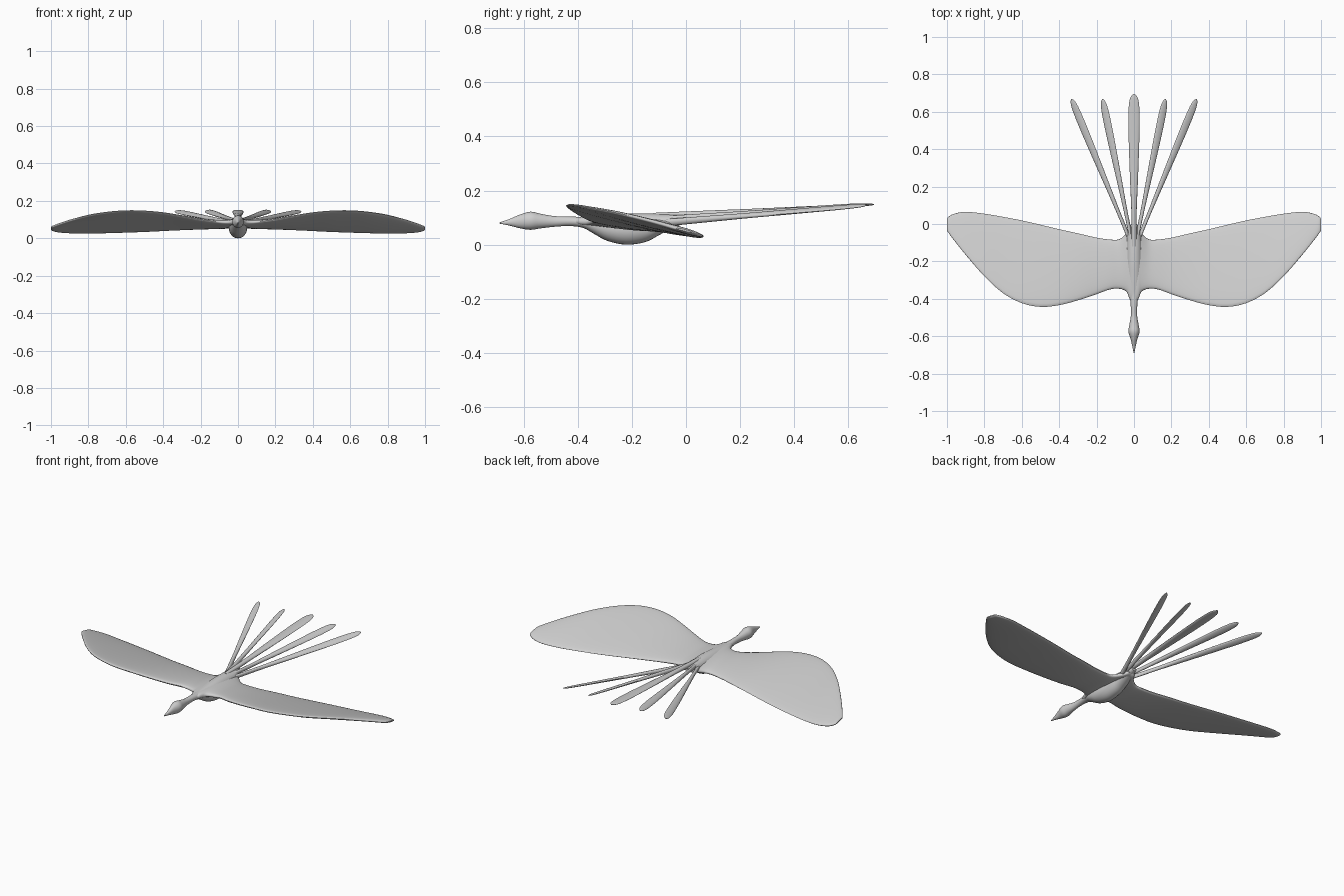
import bpy, bmesh, math
from mathutils import Vector

if "Cube" in bpy.data.objects:
    bpy.data.objects.remove(bpy.data.objects["Cube"])

grey = bpy.data.materials.new("light grey")
grey.diffuse_color = (0.62, 0.62, 0.62, 1)
grey.use_nodes = True
grey.node_tree.nodes["Principled BSDF"].inputs["Base Color"].default_value = grey.diffuse_color


def smooth_rows(rows, n=4):
    """Catmull-Rom interpolation through rows of section values."""
    out = []
    for i in range(len(rows) - 1):
        a, b, c, d = rows[max(i - 1, 0)], rows[i], rows[i + 1], rows[min(i + 2, len(rows) - 1)]
        for k in range(n):
            t = k / n
            out.append([0.5 * (2 * q + (r - p) * t + (2 * p - 5 * q + 4 * r - s) * t * t
                               + (3 * q - p - 3 * r + s) * t ** 3)
                        for p, q, r, s in zip(a, b, c, d)])
    out.append(list(rows[-1]))
    return out


def loft(name, rings, mirror=False, cap_start=True):
    bm = bmesh.new()
    vr = [[bm.verts.new(p) for p in ring] for ring in rings]
    n = len(vr[0])
    for a, b in zip(vr, vr[1:]):
        for i in range(n):
            j = (i + 1) % n
            bm.faces.new((a[i], a[j], b[j], b[i]))
    if cap_start:
        bm.faces.new(vr[0])
    bm.faces.new(vr[-1])
    bmesh.ops.recalc_face_normals(bm, faces=bm.faces)
    me = bpy.data.meshes.new(name)
    bm.to_mesh(me)
    bm.free()
    me.materials.append(grey)
    ob = bpy.data.objects.new(name, me)
    bpy.context.collection.objects.link(ob)
    if mirror:
        m = ob.modifiers.new("mirror", 'MIRROR')
        m.use_clip = True
    bpy.ops.object.select_all(action='DESELECT')
    ob.select_set(True)
    bpy.context.view_layer.objects.active = ob
    bpy.ops.object.shade_smooth_by_angle(angle=math.radians(50))
    return ob


def angles(n):
    return [2 * math.pi * i / n for i in range(n)]


# Body with neck, head and beak: y, half width, bottom z, top z
body = [(-0.69, 0.002, 0.078, 0.082), (-0.65, 0.010, 0.070, 0.096),
        (-0.615, 0.018, 0.061, 0.111), (-0.575, 0.030, 0.055, 0.122),
        (-0.54, 0.025, 0.060, 0.115), (-0.49, 0.017, 0.066, 0.106),
        (-0.43, 0.018, 0.069, 0.104), (-0.38, 0.025, 0.062, 0.103),
        (-0.34, 0.036, 0.040, 0.106), (-0.29, 0.045, 0.014, 0.110),
        (-0.22, 0.050, 0.000, 0.115), (-0.15, 0.047, 0.010, 0.116),
        (-0.10, 0.042, 0.035, 0.114), (-0.05, 0.034, 0.062, 0.112),
        (0.0, 0.015, 0.085, 0.108)]
loft("body", [[(w * math.cos(a), y, (lo + hi) / 2 + (hi - lo) / 2 * math.sin(a))
               for a in angles(24)] for y, w, lo, hi in smooth_rows(body)])

# Wings: x, leading y, leading z, trailing y, trailing z, half thickness
wing = [(0.0, -0.42, 0.088, -0.02, 0.078, 0.022), (0.022, -0.405, 0.088, -0.022, 0.076, 0.022),
        (0.04, -0.362, 0.087, -0.05, 0.070, 0.021), (0.08, -0.346, 0.087, -0.082, 0.060, 0.018),
        (0.13, -0.350, 0.092, -0.083, 0.057, 0.016), (0.20, -0.375, 0.101, -0.073, 0.053, 0.015),
        (0.30, -0.408, 0.119, -0.050, 0.048, 0.014), (0.40, -0.434, 0.136, -0.028, 0.042, 0.013),
        (0.50, -0.443, 0.145, -0.004, 0.037, 0.013), (0.60, -0.423, 0.147, 0.019, 0.033, 0.012),
        (0.70, -0.370, 0.139, 0.038, 0.030, 0.012), (0.80, -0.280, 0.123, 0.055, 0.028, 0.012),
        (0.90, -0.165, 0.096, 0.065, 0.030, 0.011), (0.96, -0.090, 0.076, 0.055, 0.035, 0.010),
        (0.99, -0.050, 0.064, 0.040, 0.042, 0.008), (1.0, -0.035, 0.060, 0.028, 0.046, 0.003)]
rings = []
for x, y0, z0, y1, z1, t in smooth_rows(wing, 3):
    ring = []
    for a in angles(32):
        u, s = 0.5 - 0.5 * math.cos(a), math.sin(a)
        off = t * math.copysign(abs(s) ** 0.7, s)
        ring.append((x, y0 + (y1 - y0) * u + off * 0.25, z0 + (z1 - z0) * u + off))
    rings.append(ring)
loft("wings", rings, mirror=True, cap_start=False)


# Tail feathers: slim stalks widening into flat rounded blades
def feather(name, root, tip, wide, tilt):
    root, tip = Vector(root), Vector(tip)
    d = (tip - root).normalized()
    side = d.cross(Vector((0, 0, 1))).normalized()
    up = side.cross(d)
    side, up = (side * math.cos(tilt) - up * math.sin(tilt),
                side * math.sin(tilt) + up * math.cos(tilt))
    prof = [(0, 0.45, 0.014), (0.2, 0.45, 0.012), (0.45, 0.72, 0.009), (0.7, 0.95, 0.007),
            (0.85, 1.0, 0.006), (0.94, 0.88, 0.005), (0.98, 0.6, 0.004), (1.0, 0.15, 0.002)]
    loft(name, [[root.lerp(tip, f) + side * (wide * w * math.cos(a)) + up * (h * math.sin(a))
                 for a in angles(14)] for f, w, h in smooth_rows(prof, 3)])


feather("tail_feather_middle", (0, -0.12, 0.104), (0, 0.695, 0.149), 0.030, 0)
for sgn, label in ((1, "right"), (-1, "left")):
    feather("tail_feather_inner_" + label, (sgn * 0.012, -0.09, 0.092),
            (sgn * 0.168, 0.668, 0.148), 0.021, sgn * 0.35)
    feather("tail_feather_outer_" + label, (sgn * 0.020, -0.09, 0.080),
            (sgn * 0.334, 0.668, 0.146), 0.021, sgn * 0.35)
